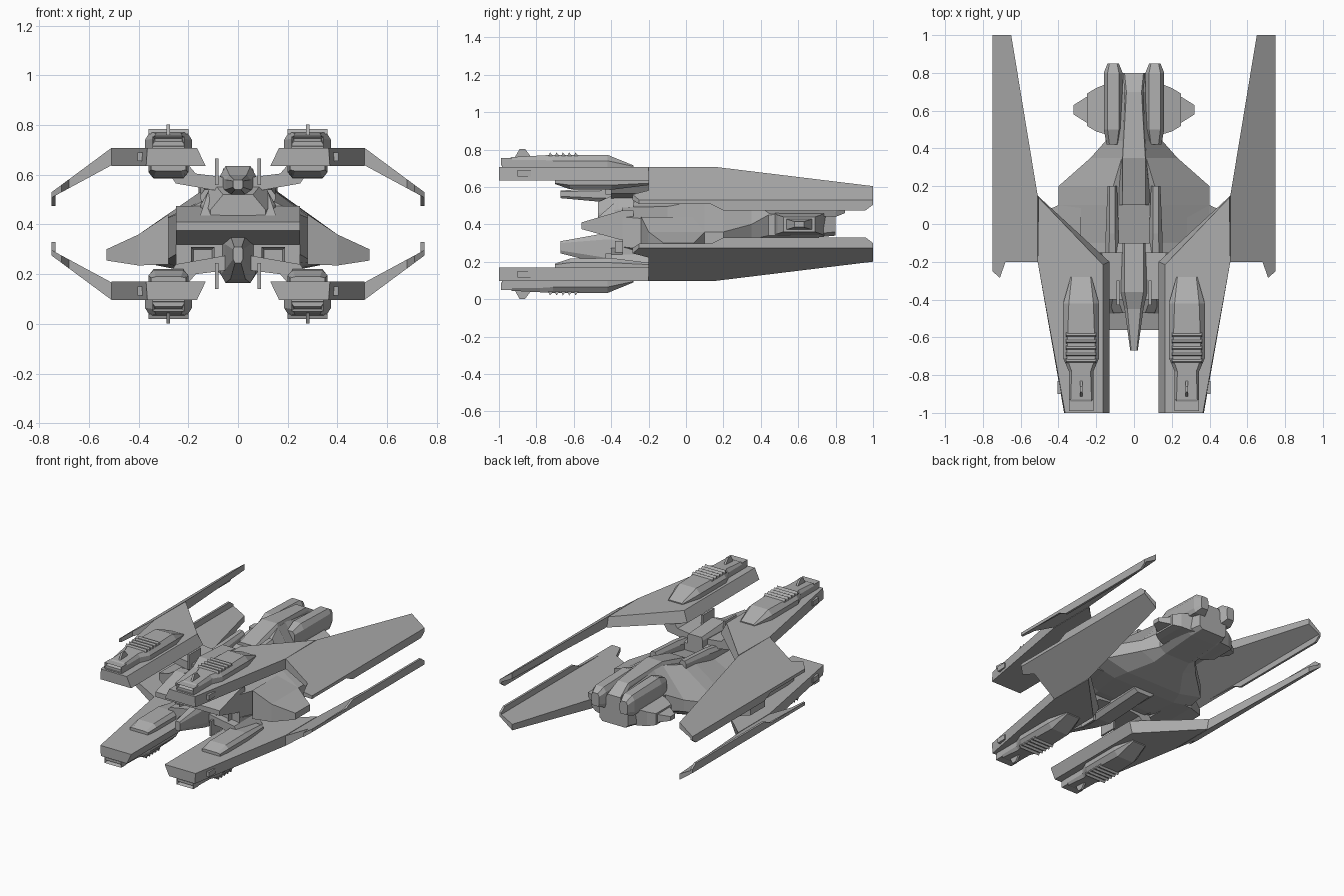
import bpy, bmesh, math
from mathutils import Vector

grey = bpy.data.materials.new("hull grey")
grey.diffuse_color = (0.42, 0.42, 0.42, 1)
ZMID = 0.4025  # plane of symmetry between upper and lower wings


def solid(name, rings, copies="", recess=0):
    """Loft closed rings with caps; copies 'x'/'z' mirror it; recess sinks the first cap."""
    bm = bmesh.new()
    flips = [(sx, sz) for sx in ((1, -1) if "x" in copies else (1,))
             for sz in ((1, -1) if "z" in copies else (1,))]
    for sx, sz in flips:
        vs = [[bm.verts.new((x * sx, y, ZMID + (z - ZMID) * sz)) for x, y, z in r] for r in rings]
        n = len(vs[0])
        new = [bm.faces.new(vs[0])]
        for a, b in zip(vs, vs[1:]):
            for i in range(n):
                j = (i + 1) % n
                new.append(bm.faces.new((a[i], a[j], b[j], b[i])))
        new.append(bm.faces.new(vs[-1]))
        bmesh.ops.recalc_face_normals(bm, faces=new)
        if recess:
            bmesh.ops.inset_individual(bm, faces=[new[0]], thickness=abs(recess) * 0.5)
            for v in new[0].verts:
                v.co.y += recess
    me = bpy.data.meshes.new(name)
    bm.to_mesh(me)
    bm.free()
    me.materials.append(grey)
    ob = bpy.data.objects.new(name, me)
    bpy.context.collection.objects.link(ob)
    return ob


def box(name, x, y, z, copies="", recess=0):
    ring = lambda yy: [(x[0], yy, z[0]), (x[1], yy, z[0]), (x[1], yy, z[1]), (x[0], yy, z[1])]
    return solid(name, [ring(y[0]), ring(y[1])], copies, recess)


def chamfered(name, cx, sections, copies="", recess=0):
    """Sections along y: y, bottom half width, side half width, top half width, z bottom, z low, z high, z top."""
    rings = []
    for y, wb, w, wt, zb, z1, z2, zt in sections:
        half = [(wb, zb), (w, z1), (w, z2), (wt, zt)]
        rings.append([(cx + a, y, z) for a, z in half] + [(cx - a, y, z) for a, z in reversed(half)])
    return solid(name, rings, copies, recess)


# ---- wings: four nacelle plates with swept blades ----
low = [(0.13, -1), (0.37, -1), (0.51, -0.2), (0.51, 0.15), (0.13, -0.2)]
top = [(0.165, -1), (0.365, -1), (0.51, -0.2), (0.505, 0.14), (0.165, -0.215)]
solid("wing_plate", [[(x, y, 0.635) for x, y in low], [(x, y, 0.708) for x, y in top]], "xz")

blade = [(0.51, -0.2), (0.68, -0.2), (0.71, -0.285), (0.75, -0.25), (0.75, 1), (0.65, 1), (0.51, 0.15)]
slope = lambda x: 0.708 - 0.74 * (x - 0.51)
solid("wing_blade", [[(x, y, slope(x)) for x, y in blade],
                     [(x, y, slope(x) - 0.07 + 0.2 * (x - 0.51)) for x, y in blade]], "xz")

edge = [(-0.25, 0.53), (-0.24, 0.52), (0.13, 0.51), (0.2, 0.475), (0.96, 0.475), (1, 0.505), (1, 0.53)]
solid("blade_tip", [[(x, y, z) for y, z in edge] for x in (0.735, 0.75)], "xz")

# ---- nacelle fairings, vents, fins ----
fair = [(-0.985, .06, .065, .055, .72, .735), (-0.93, .06, .065, .055, .745, .76),
        (-0.78, .06, .065, .05, .745, .768), (-0.71, .09, .095, .075, .74, .772),
        (-0.42, .09, .095, .065, .74, .772), (-0.28, .055, .055, .05, .71, .715)]
chamfered("nacelle_fairing", 0.28, [(y, wb, w, wt, .69, .70, z2, zt) for y, wb, w, wt, z2, zt in fair], "xz")
box("nacelle_intake", (0.215, 0.345), (-0.99, -0.93), (0.715, 0.755), "xz", 0.03)
for i in range(5):
    y = -0.575 - i * 0.034
    solid("vent_slat_%d" % i, [[(x, y, 0.765), (x, y - 0.024, 0.765), (x, y - 0.016, 0.785)]
                              for x in (0.2, 0.36)], "xz")
solid("nacelle_fin", [[(x, -0.92, 0.75), (x, -0.89, 0.803), (x, -0.86, 0.803), (x, -0.82, 0.75)]
                      for x in (0.273, 0.287)], "xz")
box("nacelle_side_block", (0.21, 0.405), (-0.9, -0.83), (0.655, 0.69), "xz")
box("nose_port", (0.22, 0.34), (-1, -0.9), (0.655, 0.69), "xz", 0.02)
chamfered("nacelle_belly", 0.28, [(-0.7, .05, .07, .07, .615, .62, .64, .645),
                                  (-0.62, .06, .08, .08, .588, .61, .64, .645),
                                  (-0.4, .06, .08, .08, .585, .61, .64, .645),
                                  (-0.2, .04, .06, .06, .61, .62, .64, .645)], "xz")
# ---- pylons joining the wings to the hull ----
solid("pylon", [[(0.05, y, 0.53), (0.25, y, 0.565), (0.3, y, 0.64), (0.2, y, 0.64), (0.17, y, 0.605), (0.05, y, 0.59)]
                for y in (-0.4, -0.15)], "xz")
box("small_fin", (0.078, 0.092), (-0.43, -0.3), (0.56, 0.665), "xz")

# ---- main hull ----
chamfered("hull", 0, [
    (-0.34, .2, .25, .15, .24, .28, .44, .49),
    (-0.1, .22, .3, .14, .22, .25, .42, .5),
    (0.1, .25, .4, .14, .22, .25, .36, .54),
    (0.2, .22, .4, .11, .23, .27, .36, .56),
    (0.35, .12, .23, .065, .28, .32, .40, .6),
    (0.44, .1, .15, .06, .31, .34, .45, .6),
    (0.7, .1, .14, .045, .33, .35, .47, .57),
    (0.8, .09, .11, .04, .34, .36, .46, .52)])
# side stubs
solid("side_stub", [[(0.28, -0.34 + 0.1, 0.24), (0.28, 0.1, 0.24), (0.28, 0.1, 0.44), (0.28, -0.24, 0.44)],
                    [(0.4, -0.2, 0.235), (0.4, 0.1, 0.235), (0.4, 0.1, 0.36), (0.4, -0.2, 0.36)],
                    [(0.53, -0.12, 0.255), (0.53, 0.04, 0.255), (0.53, 0.04, 0.3), (0.53, -0.12, 0.3)]], "x")

# ---- nose: wide lip, cockpit block and the spikes ----
lip = [(-0.56, 0.375), (-0.56, 0.41), (-0.34, 0.475), (-0.28, 0.475), (-0.28, 0.32), (-0.36, 0.32)]
solid("nose_lip", [[(x, y, z) for y, z in lip] for x in (-0.25, 0.25)])
chamfered("cockpit_block", 0, [(-0.47, .1, .11, .06, .42, .43, .46, .52),
                               (-0.36, .12, .15, .1, .42, .43, .48, .57),
                               (-0.1, .12, .15, .09, .42, .43, .48, .55)])
chamfered("upper_spike", 0, [(-0.67, .012, .02, .015, .54, .55, .575, .58),
                             (-0.45, .03, .05, .035, .52, .54, .58, .6),
                             (-0.36, .05, .07, .05, .52, .54, .6, .635),
                             (-0.1, .05, .06, .05, .5, .52, .6, .62)])
chamfered("lower_spike", 0, [(-0.67, .012, .02, .015, .245, .26, .3, .31),
                             (-0.42, .03, .05, .03, .18, .22, .32, .355),
                             (-0.3, .05, .07, .05, .165, .2, .32, .35),
                             (0.1, .05, .08, .05, .19, .21, .3, .32)])
solid("nose_prong", [[(a, -0.48, 0.43), (b, -0.48, 0.43), (0.12, -0.36, 0.535), (0.1, -0.36, 0.535)]
                     if f else [(a, -0.2, 0.43), (b, -0.2, 0.43), (0.12, -0.2, 0.535), (0.1, -0.2, 0.535)]
                     for f, a, b in ((1, 0.07, 0.155), (0, 0.07, 0.155))], "x")
box("lower_intake", (0.095, 0.19), (-0.38, -0.1), (0.225, 0.31), "x", 0.03)
box("lower_intake_side", (0.19, 0.25), (-0.34, -0.1), (0.235, 0.31), "x")

# ---- dorsal rails and ridge ----
chamfered("dorsal_rail", 0.115, [(-0.28, .03, .035, .02, .48, .5, .52, .54),
                                 (-0.05, .03, .035, .015, .48, .5, .55, .575),
                                 (0.2, .025, .025, .015, .48, .5, .57, .59)], "x")
chamfered("dorsal_ridge", 0, [(0.1, .08, .09, .06, .5, .52, .53, .56),
                              (0.35, .06, .065, .06, .55, .56, .6, .625),
                              (0.7, .045, .05, .04, .5, .52, .58, .6),
                              (0.8, .05, .06, .05, .45, .47, .52, .54)])

# ---- rear engines ----
chamfered("engine_tube", 0.11, [(0.42, .03, .035, .02, .46, .48, .54, .56),
                                (0.5, .04, .05, .03, .45, .48, .55, .59),
                                (0.8, .04, .05, .03, .44, .47, .55, .58),
                                (0.85, .025, .03, .02, .46, .48, .53, .55)], "x")
box("engine_nozzle", (-0.09, 0.09), (0.74, 0.8), (0.35, 0.45))
solid("engine_side_pod", [[(0.1, 0.46, 0.34), (0.1, 0.74, 0.34), (0.1, 0.76, 0.47), (0.1, 0.46, 0.47)],
                          [(0.2, 0.49, 0.35), (0.2, 0.72, 0.35), (0.2, 0.72, 0.45), (0.2, 0.49, 0.45)],
                          [(0.25, 0.52, 0.36), (0.25, 0.69, 0.36), (0.25, 0.69, 0.44), (0.25, 0.52, 0.44)]], "x")
solid("engine_side_cap", [[(0.24, 0.53, 0.37), (0.24, 0.68, 0.37), (0.24, 0.68, 0.43), (0.24, 0.53, 0.43)],
                          [(0.32, 0.58, 0.385), (0.32, 0.63, 0.385), (0.32, 0.63, 0.415), (0.32, 0.58, 0.415)]], "x")
